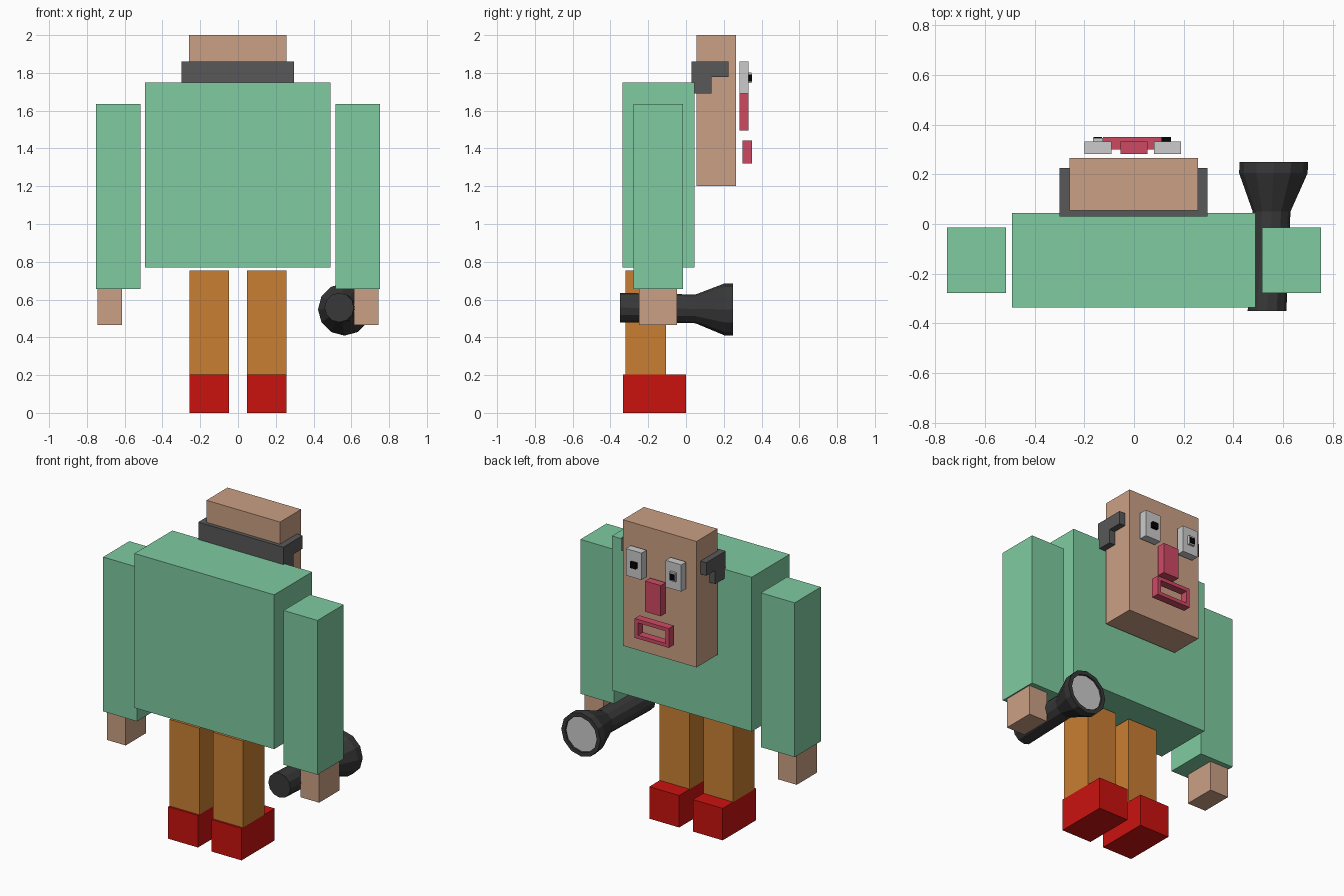
import bpy, bmesh, math
from mathutils import Matrix, Vector

if "Cube" in bpy.data.objects:
    bpy.data.objects.remove(bpy.data.objects["Cube"])


def paint(name, rgb):
    m = bpy.data.materials.new(name)
    lin = [(c / 255 / 12.92) if c < 11 else ((c / 255 + 0.055) / 1.055) ** 2.4 for c in rgb]
    m.diffuse_color = (*lin, 1)
    m.use_nodes = True
    m.node_tree.nodes["Principled BSDF"].inputs["Base Color"].default_value = m.diffuse_color
    return m


GREEN = paint("green", (126, 203, 161))
SKIN = paint("skin", (203, 160, 133))
ORANGE = paint("orange", (202, 127, 51))
RED = paint("red", (202, 18, 15))
PINK = paint("pink", (206, 74, 100))
DARK = paint("charcoal", (88, 88, 88))
RUBBER = paint("rubber", (56, 56, 56))
BLACK = paint("black", (5, 5, 5))


def finish(name, bm, mat):
    bmesh.ops.recalc_face_normals(bm, faces=bm.faces)
    me = bpy.data.meshes.new(name)
    bm.to_mesh(me)
    bm.free()
    ob = bpy.data.objects.new(name, me)
    bpy.context.collection.objects.link(ob)
    if mat:
        me.materials.append(mat)
    return ob


def add_box(bm, x, y, z):
    lo, hi = Vector((x[0], y[0], z[0])), Vector((x[1], y[1], z[1]))
    mx = Matrix.Translation((lo + hi) / 2) @ Matrix.Diagonal((*(hi - lo), 1))
    bmesh.ops.create_cube(bm, size=1, matrix=mx)


def box(name, x, y, z, mat=None):
    bm = bmesh.new()
    add_box(bm, x, y, z)
    return finish(name, bm, mat)


# Torso and head
box("torso", (-0.492, 0.49), (-0.337, 0.044), (0.77, 1.75), GREEN)
box("head", (-0.26, 0.257), (0.055, 0.266), (1.2, 2.0), SKIN)

# Limbs, both sides
for side, s in (("left", -1), ("right", 1)):
    def span(a, b):
        return tuple(sorted((s * a, s * b)))
    box(side + "_sleeve", span(0.515, 0.753), (-0.278, -0.015), (0.655, 1.635), GREEN)
    box(side + "_hand", span(0.614, 0.745), (-0.25, -0.047), (0.465, 0.655), SKIN)
    box(side + "_leg", span(0.048, 0.258), (-0.32, -0.105), (0.203, 0.753), ORANGE)
    box(side + "_shoe", span(0.048, 0.258), (-0.333, 0.0), (0.0, 0.203), RED)

# Hair: stepped side profile swept across the back of the head
bm = bmesh.new()
profile = [(0.03, 1.69), (0.135, 1.69), (0.135, 1.777), (0.225, 1.777), (0.225, 1.86), (0.03, 1.86)]
face = bm.faces.new([bm.verts.new((-0.3, y, z)) for y, z in profile])
ext = bmesh.ops.extrude_face_region(bm, geom=[face])["geom"]
bmesh.ops.translate(bm, vec=(0.597, 0, 0), verts=[v for v in ext if isinstance(v, bmesh.types.BMVert)])
finish("hair_band", bm, DARK)

# Face
box("left_eye", (-0.199, -0.09), (0.282, 0.332), (1.69, 1.86))
box("right_eye", (0.08, 0.19), (0.282, 0.332), (1.69, 1.86))
box("right_pupil", (0.11, 0.15), (0.328, 0.35), (1.755, 1.792), BLACK)
box("left_iris", (-0.166, -0.125), (0.328, 0.346), (1.747, 1.803))
box("left_pupil", (-0.163, -0.128), (0.33, 0.35), (1.755, 1.792), BLACK)
box("nose", (-0.055, 0.055), (0.282, 0.332), (1.495, 1.69), PINK)

# Mouth: rectangular ring made by insetting the front and bridging it to the back
bm = bmesh.new()
add_box(bm, (-0.125, 0.115), (0.3, 0.35), (1.32, 1.443))
ends = [f for f in bm.faces if abs(f.normal.y) > 0.9]
bmesh.ops.inset_individual(bm, faces=ends, thickness=0.032)
rims = [e for f in ends for e in f.edges]
bmesh.ops.delete(bm, geom=ends, context="FACES_ONLY")
bmesh.ops.bridge_loops(bm, edges=rims)
finish("mouth", bm, PINK)

# Torch: turned profile along y, slightly tilted in the hand
SIDES = 12
START, END = Vector((0.536, -0.35, 0.5575)), Vector((0.5635, 0.25, 0.547))


def lathe(name, rings, mat):
    bm = bmesh.new()
    loops = []
    for y, r in rings:
        c = START.lerp(END, (y + 0.35) / 0.6)
        loops.append([bm.verts.new((c.x + r * math.cos(a), y, c.z + r * math.sin(a)))
                      for a in (2 * math.pi * i / SIDES for i in range(SIDES))])
    for a, b in zip(loops, loops[1:]):
        for i in range(SIDES):
            j = (i + 1) % SIDES
            bm.faces.new((a[i], a[j], b[j], b[i]))
    bm.faces.new(loops[0])
    bm.faces.new(loops[-1])
    return finish(name, bm, mat)


lathe("torch_body", [(-0.35, 0.078), (0.05, 0.076), (0.205, 0.138), (0.25, 0.138),
                     (0.25, 0.112), (0.235, 0.112)], RUBBER)
lathe("torch_lens", [(0.23, 0.111), (0.24, 0.111)], None)
